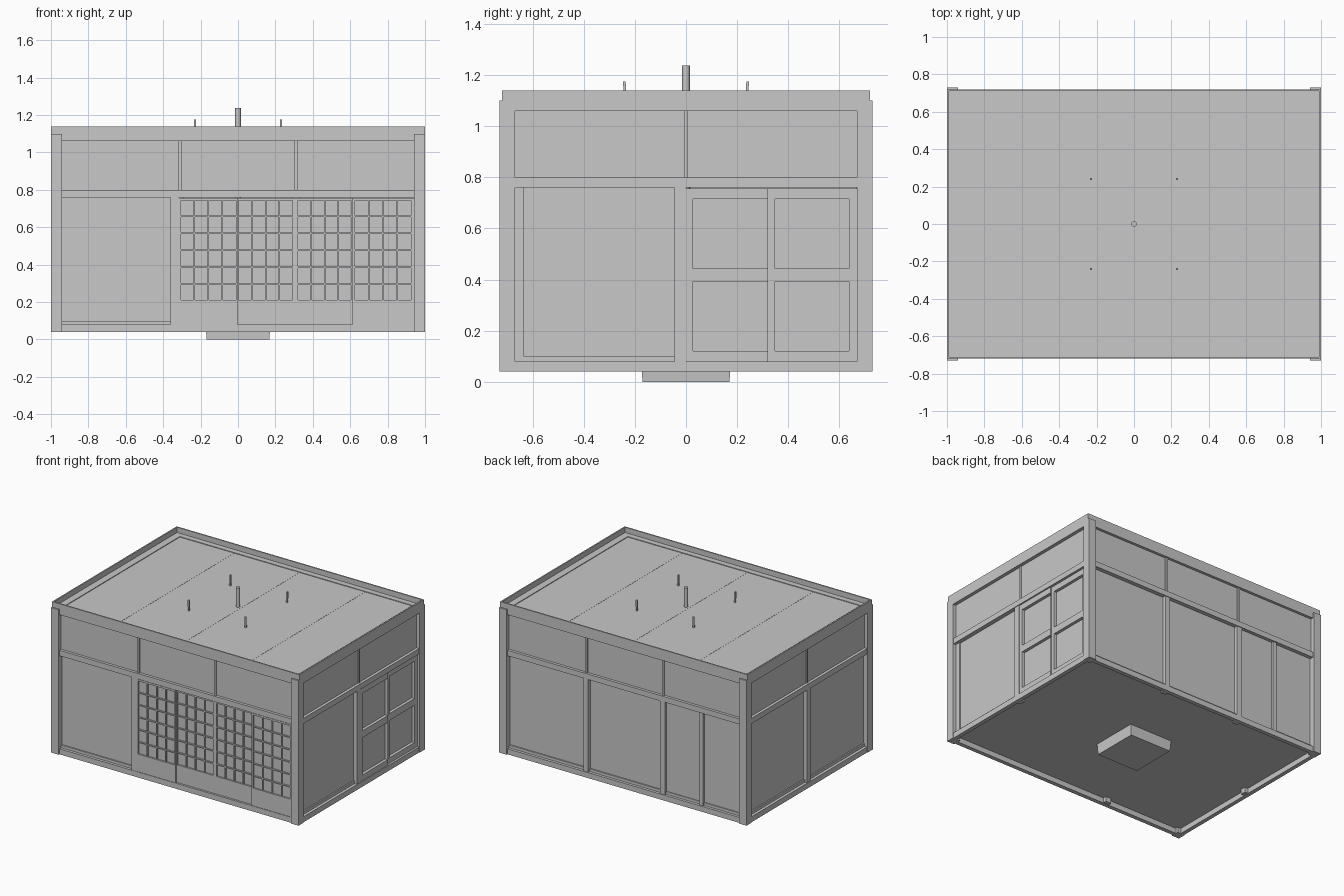
import bpy, bmesh
from mathutils import Vector

if "Cube" in bpy.data.objects:
    bpy.data.objects.remove(bpy.data.objects["Cube"])

grey = bpy.data.materials.new("plain grey")
grey.diffuse_color = (0.58, 0.58, 0.58, 1)
grey.use_nodes = True
grey.node_tree.nodes["Principled BSDF"].inputs["Base Color"].default_value = grey.diffuse_color


def make(name, boxes):
    """One object from a list of (x0, x1, y0, y1, z0, z1) boxes."""
    bm = bmesh.new()
    for x0, x1, y0, y1, z0, z1 in boxes:
        r = bmesh.ops.create_cube(bm, size=1)
        for v in r["verts"]:
            v.co = Vector(((x0 + x1) / 2 + v.co.x * (x1 - x0),
                           (y0 + y1) / 2 + v.co.y * (y1 - y0),
                           (z0 + z1) / 2 + v.co.z * (z1 - z0)))
    me = bpy.data.meshes.new(name)
    bm.to_mesh(me)
    bm.free()
    me.materials.append(grey)
    ob = bpy.data.objects.new(name, me)
    bpy.context.collection.objects.link(ob)
    return ob


def span(s, a, b):
    """Range between a and b on the side with sign s."""
    return (a, b) if s > 0 else (-b, -a)


def long_box(s, x0, x1, a, b, z0, z1):   # box on front (-1) or back (+1) wall
    return (x0, x1, *span(s, a, b), z0, z1)


def side_box(s, y0, y1, a, b, z0, z1):   # box on left (-1) or right (+1) wall
    return (*span(s, a, b), y0, y1, z0, z1)


# corner posts
make("corner_posts", [(*span(sx, 0.94, 1), *span(sy, 0.67, 0.73), 0.04, 1.10)
                      for sx in (-1, 1) for sy in (-1, 1)])

# horizontal beams: sill, lintel and top
beams = []
for z0, z1, t in ((0.04, 0.08, 0.03), (0.76, 0.80, 0.05), (1.06, 1.10, 0.05)):
    for s in (-1, 1):
        beams.append(long_box(s, -0.94, 0.94, 0.72 - t, 0.72, z0, z1))
        beams.append(side_box(s, -0.67, 0.67, 0.996 - t, 0.996, z0, z1))
make("wall_beams", beams)

# raised roof rim
rim = []
for s in (-1, 1):
    rim.append(long_box(s, -1, 1, 0.71, 0.72, 1.06, 1.14))
    rim.append(side_box(s, -0.71, 0.71, 0.99, 1, 1.06, 1.14))
make("roof_rim", rim)

# upper wall panels and their slim dividers
upper, slim = [], []
for s in (-1, 1):
    upper.append(long_box(s, -0.94, 0.94, 0.68, 0.70, 0.80, 1.06))
    upper.append(side_box(s, -0.67, 0.67, 0.95, 0.975, 0.80, 1.06))
    slim += [long_box(s, x - 0.008, x + 0.008, 0.68, 0.710, 0.80, 1.06) for x in (-0.31, 0.31)]
    slim.append(side_box(s, -0.006, 0.006, 0.95, 0.982, 0.80, 1.06))
make("upper_panels", upper)
make("upper_dividers", slim)

# plain lower panels
make("lower_panels", [
    long_box(-1, -0.94, -0.36, 0.675, 0.69, 0.08, 0.76),
    long_box(1, -0.31, 0.94, 0.675, 0.69, 0.08, 0.76),
    side_box(-1, -0.67, 0.67, 0.95, 0.965, 0.08, 0.76),
    side_box(1, -0.67, 0, 0.95, 0.965, 0.08, 0.76),
])

# middle posts and edge stiles
make("middle_posts", [
    long_box(-1, -0.36, -0.315, 0.665, 0.718, 0.042, 0.76),
    long_box(1, 0.29, 0.33, 0.665, 0.715, 0.042, 0.76),
    long_box(1, -0.33, -0.29, 0.665, 0.715, 0.042, 0.76),
    side_box(1, -0.045, 0, 0.94, 0.992, 0.042, 0.76),
    side_box(-1, -0.02, 0.02, 0.94, 0.992, 0.042, 0.76),
    side_box(1, -0.67, -0.635, 0.95, 0.975, 0.08, 0.76),
])

# two sliding doors at the back, meeting at a stile
make("back_doors", [
    long_box(1, -0.63, -0.33, 0.675, 0.695, 0.08, 0.76),
    long_box(1, -0.94, -0.63, 0.675, 0.692, 0.08, 0.76),
    long_box(1, -0.635, -0.605, 0.675, 0.711, 0.08, 0.76),
])


def grid(box, s, u0, u1, w0, w1, cols, rows, bar, back, front, pane):
    """Recessed pane divided by bars into cols by rows openings."""
    cw, rh = (u1 - u0 + bar) / cols, (w1 - w0 + bar) / rows
    out = [box(s, u0, u1, back, pane, w0, w1)]
    out += [box(s, u0 + i * cw - bar, u0 + i * cw, back, front, w0, w1) for i in range(1, cols)]
    out += [box(s, u0, u1, back, front, w0 + i * rh - bar, w0 + i * rh) for i in range(1, rows)]
    return out


def surround(box, s, U0, U1, W0, W1, u0, u1, w0, w1, back, front):
    """Solid border between an outer and an inner rectangle."""
    return [box(s, U0, u0, back, front, W0, W1), box(s, u1, U1, back, front, W0, W1),
            box(s, u0, u1, back, front, W0, w0), box(s, u0, u1, back, front, w1, W1)]


# four lattice screens at the front, the inner two on the rear track
edges = (-0.315, -0.003, 0.308, 0.613, 0.94)
openings = ((-0.305, -0.012), (0.003, 0.292), (0.32, 0.605), (0.625, 0.925))
for i, (a, b) in enumerate(openings):
    f = 0.707 if i in (1, 2) else 0.718
    make("lattice_screen_%d" % (i + 1),
         surround(long_box, -1, edges[i], edges[i + 1], 0.081, 0.757, a, b, 0.21, 0.744, 0.68, f)
         + grid(long_box, -1, a, b, 0.21, 0.744, 4, 6, 0.008, 0.68, f - 0.002, f - 0.012))

# two-sash window on the right side
for i, (y0, y1) in enumerate(((0, 0.32), (0.32, 0.67))):
    f = 0.989 - i * 0.008
    a, b = y0 + 0.028, y0 + 0.318
    make("window_sash_%d" % (i + 1),
         surround(side_box, 1, y0, y1, 0.08, 0.757, a, b, 0.12, 0.715, 0.95, f)
         + grid(side_box, 1, a, b, 0.12, 0.715, 1, 2, 0.05, 0.95, f, f - 0.022))

# roof slab, ledge and faint cross battens
make("roof_slab", [(-0.95, 0.95, -0.68, 0.68, 1.07, 1.096)])
make("roof_ledge", [long_box(s, -0.99, 0.99, 0.67, 0.71, 1.08, 1.101) for s in (-1, 1)]
     + [side_box(s, -0.67, 0.67, 0.94, 0.99, 1.08, 1.101) for s in (-1, 1)])
make("roof_battens", [(x - 0.03, x + 0.03, -0.67, 0.67, 1.08, 1.097) for x in (-0.53, 0, 0.53)])

# floor slab, raised above the sill's underside, and the sunken hearth below it
make("floor", [(-0.975, 0.975, -0.7, 0.7, 0.078, 0.1)])
hearth = make("sunken_hearth", [(-0.174, 0.174, -0.174, 0.174, 0, 0.085)])
for v in hearth.data.vertices:
    if v.co.z < 0.01:
        v.co.x *= 0.96
        v.co.y *= 0.98

# hanging pole through the roof
bpy.ops.mesh.primitive_cylinder_add(vertices=16, radius=0.015, depth=0.74, location=(0, 0, 0.868))
pole = bpy.context.object
pole.name = "hanging_pole"
pole.data.materials.append(grey)
bpy.ops.object.shade_smooth_by_angle()

# four short hanger rods, leaning slightly outward
for sx in (-1, 1):
    for sy in (-1, 1):
        x, y = sx * 0.23, sy * 0.238
        rod = make("hanger_rod", [(x - 0.005, x + 0.005, y - 0.005, y + 0.005, 1.05, 1.175)])
        for v in rod.data.vertices:
            if v.co.z > 1.1:
                v.co.y += sy * 0.003
